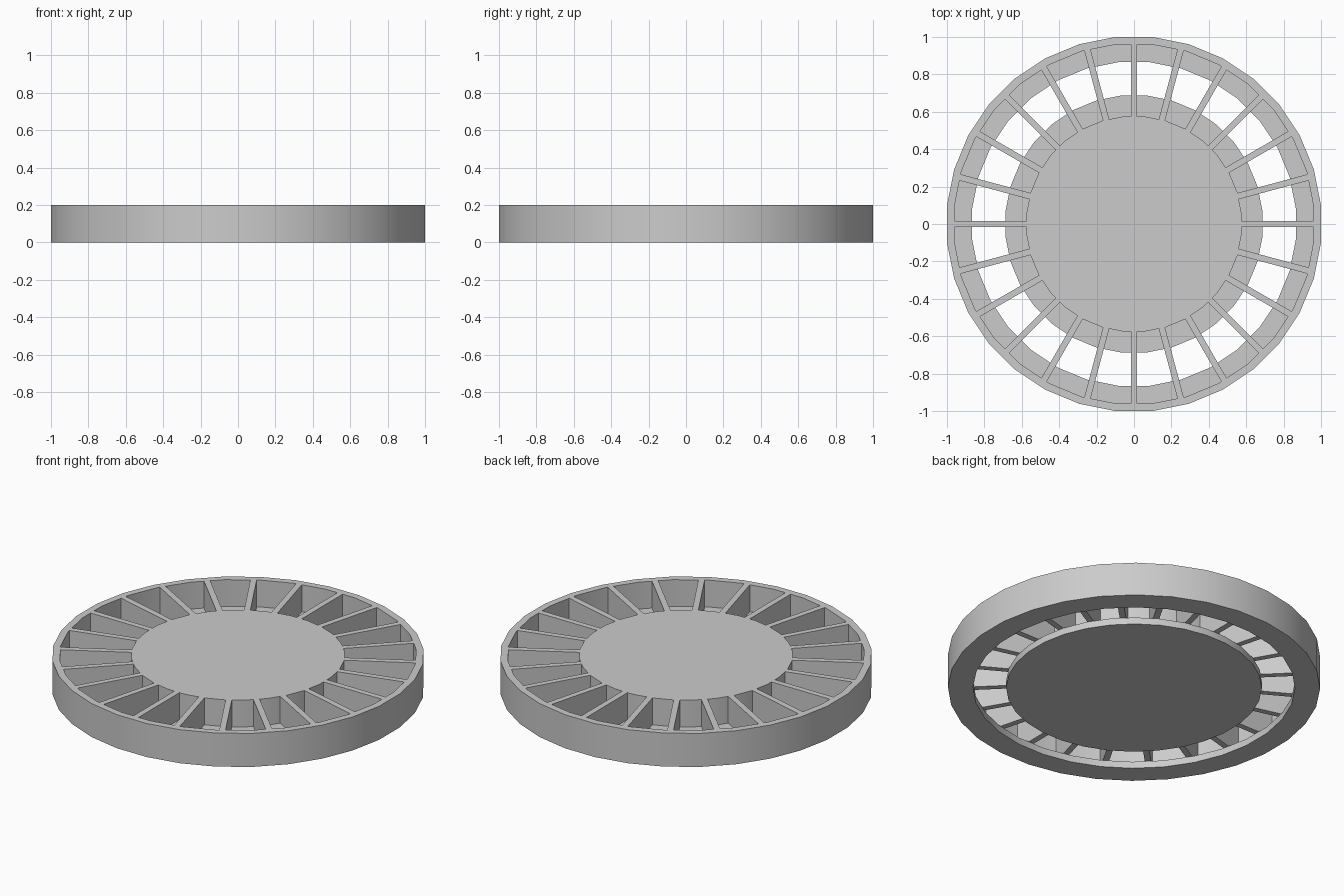
import bpy
import bmesh
import math
from mathutils import Matrix

cube = bpy.data.objects.get("Cube")
if cube:
    bpy.data.objects.remove(cube, do_unlink=True)

SIDES = 32
SPOKES = 24
HEIGHT = 0.2
FLOOR = 0.04

grey = bpy.data.materials.new("light grey")
grey.use_nodes = True
colour = (0.6, 0.6, 0.6, 1)
grey.diffuse_color = colour
grey.node_tree.nodes["Principled BSDF"].inputs["Base Color"].default_value = colour


def finish(name, bm):
    bmesh.ops.recalc_face_normals(bm, faces=bm.faces)
    mesh = bpy.data.meshes.new(name)
    bm.to_mesh(mesh)
    bm.free()
    mesh.materials.append(grey)
    obj = bpy.data.objects.new(name, mesh)
    bpy.context.collection.objects.link(obj)
    bpy.ops.object.select_all(action="DESELECT")
    obj.select_set(True)
    bpy.context.view_layer.objects.active = obj
    bpy.ops.object.shade_smooth_by_angle(angle=math.radians(30))
    return obj


def turned(name, profile, closed):
    """Turn a profile of (flat-to-centre distance, z) about the z axis."""
    bm = bmesh.new()
    step = math.tau / SIDES
    rings = []
    for apothem, z in profile:
        r = apothem / math.cos(step / 2)
        rings.append([bm.verts.new((r * math.cos((i + 0.5) * step),
                                    r * math.sin((i + 0.5) * step), z))
                      for i in range(SIDES)])
    pairs = list(zip(rings, rings[1:]))
    if closed:
        pairs.append((rings[-1], rings[0]))
    else:
        bm.faces.new(rings[0])
        bm.faces.new(rings[-1])
    for a, b in pairs:
        for i in range(SIDES):
            j = (i + 1) % SIDES
            bm.faces.new((a[i], a[j], b[j], b[i]))
    return finish(name, bm)


# Outer rim with a ledge at the foot
turned("outer_rim", [(1, 0), (1, HEIGHT), (0.96, HEIGHT), (0.96, FLOOR),
                     (0.865, FLOOR), (0.865, 0)], True)

# Solid hub with a wider base
turned("hub", [(0.687, 0), (0.687, FLOOR), (0.575, FLOOR),
               (0.575, HEIGHT)], False)

# Thin spokes standing on the two ledges
bm = bmesh.new()
inner, outer, width = 0.565, 0.97, 0.034
for k in range(SPOKES):
    place = (Matrix.Rotation(k * math.tau / SPOKES, 4, "Z")
             @ Matrix.Translation(((inner + outer) / 2, 0, (FLOOR + HEIGHT) / 2))
             @ Matrix.Diagonal((outer - inner, width, HEIGHT - FLOOR, 1)))
    bmesh.ops.create_cube(bm, size=1, matrix=place)
finish("spokes", bm)
